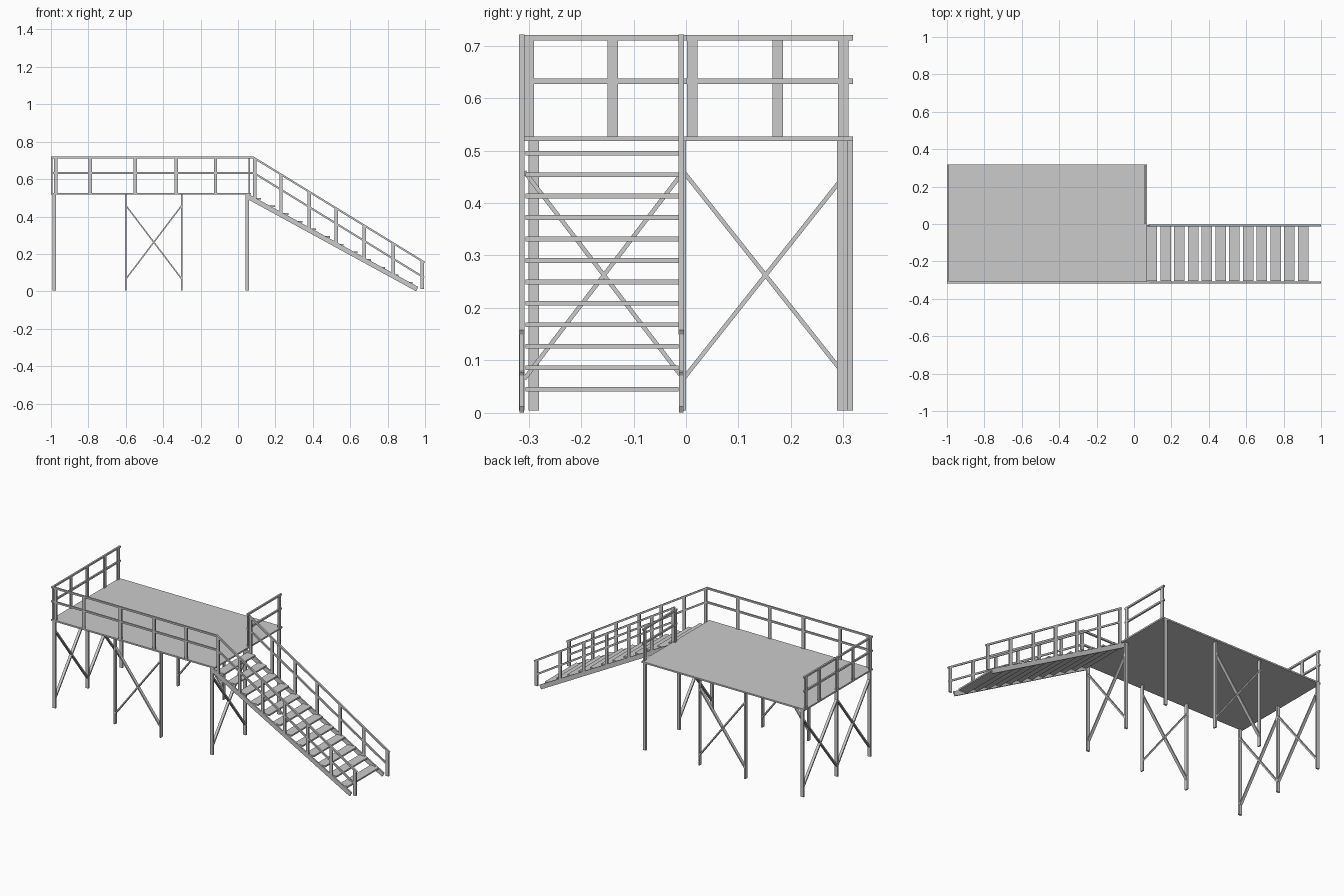
import bpy, bmesh
from mathutils import Vector, Matrix

if "Cube" in bpy.data.objects:
    bpy.data.objects.remove(bpy.data.objects["Cube"])


def beam(name, a, b, w, h):
    """Box bar from a to b; w is the horizontal side (x if upright), h the other."""
    a, b = Vector(a), Vector(b)
    d = b - a
    n = d.normalized()
    if abs(n.z) > 0.999:
        side, up = Vector((1, 0, 0)), Vector((0, 1, 0))
    else:
        side = n.cross(Vector((0, 0, 1))).normalized()
        up = side.cross(n)
    m = Matrix((side * w, up * h, d)).transposed().to_4x4()
    m.translation = (a + b) / 2
    bm = bmesh.new()
    bmesh.ops.create_cube(bm, size=1, matrix=m)
    bmesh.ops.recalc_face_normals(bm, faces=bm.faces)
    me = bpy.data.meshes.new(name)
    bm.to_mesh(me)
    bm.free()
    ob = bpy.data.objects.new(name, me)
    bpy.context.collection.objects.link(ob)
    return ob


def cross(name, a, b, w, h):
    """X brace between two legs given as (x, y)."""
    for i, (lo, hi) in enumerate(((.065, .46), (.46, .065))):
        beam(f"{name}_{i}", (*a, lo), (*b, hi), w, h)


DECK, TOP, MID = .527, .715, .632
YF, YB = -.313, .313

# Deck
beam("deck", (-1, 0, .5225), (.07, 0, .5225), .636, .009)

# Front railing
for n, z in (("top", TOP), ("middle", MID)):
    beam(f"front_{n}_rail", (-1, YF, z), (.085, YF, z), .01, .01)
for x in (-.975, -.79, -.55, -.33, -.12):
    beam("front_rail_post", (x, YF, DECK), (x, YF, TOP), .018, .008)

# End railings: left is full width, right stops at the stair opening
for side, x, y0, ys in (("left", -.995, -.318, (-.3, -.14, .012, .175, .3)),
                        ("right", .06, 0, (.012, .3))):
    for n, z in (("top", TOP), ("middle", MID)):
        beam(f"{side}_{n}_rail", (x, y0, z), (x, .318, z), .01, .01)
    for y in ys:
        beam(f"{side}_rail_post", (x, y, DECK), (x, y, TOP), .008, .02)

# End legs and their braces
for side, x in (("left", -.982), ("right", .05)):
    for y in (YF, -.005, YB):
        beam(f"{side}_leg", (x, y, .005), (x, y, .52), .018, .01)
    cross(f"{side}_front_brace", (x, -.308), (x, -.005), .016, .008)
cross("left_back_brace", (-.982, -.005), (-.982, .308), .016, .008)

# Middle legs and their braces, front and back
for side, y in (("front", -.29), ("back", .298)):
    for x in (-.6, -.3):
        beam(f"{side}_middle_leg", (x, y, .005), (x, y, .52), .008, .02)
    cross(f"{side}_brace", (-.6, y), (-.3, y), .018, .007)

# Stair treads
for i in range(12):
    x, z = .096 + i * .0735, .495 - i * .0409
    beam("tread", (x, -.306, z), (x, -.014, z), .056, .009)

# Stair stringers, handrails and posts on both sides
for side, y in (("front", YF), ("back", -.009)):
    beam(f"{side}_stringer", (.045, y, .511), (.958, y, .012), .008, .026)
    beam(f"{side}_stair_top_rail", (.08, y, .717), (.998, y, .154), .01, .01)
    beam(f"{side}_stair_middle_rail", (.08, y, .636), (.995, y, .073), .008, .01)
    for x in (.09, .23, .38, .525, .675, .83, .985):
        low = .012 if x > .9 else .511 - .5466 * (x - .045)
        beam(f"{side}_stair_post", (x, y, low),
             (x, y, .717 - .613 * (x - .08)), .018, .008)
